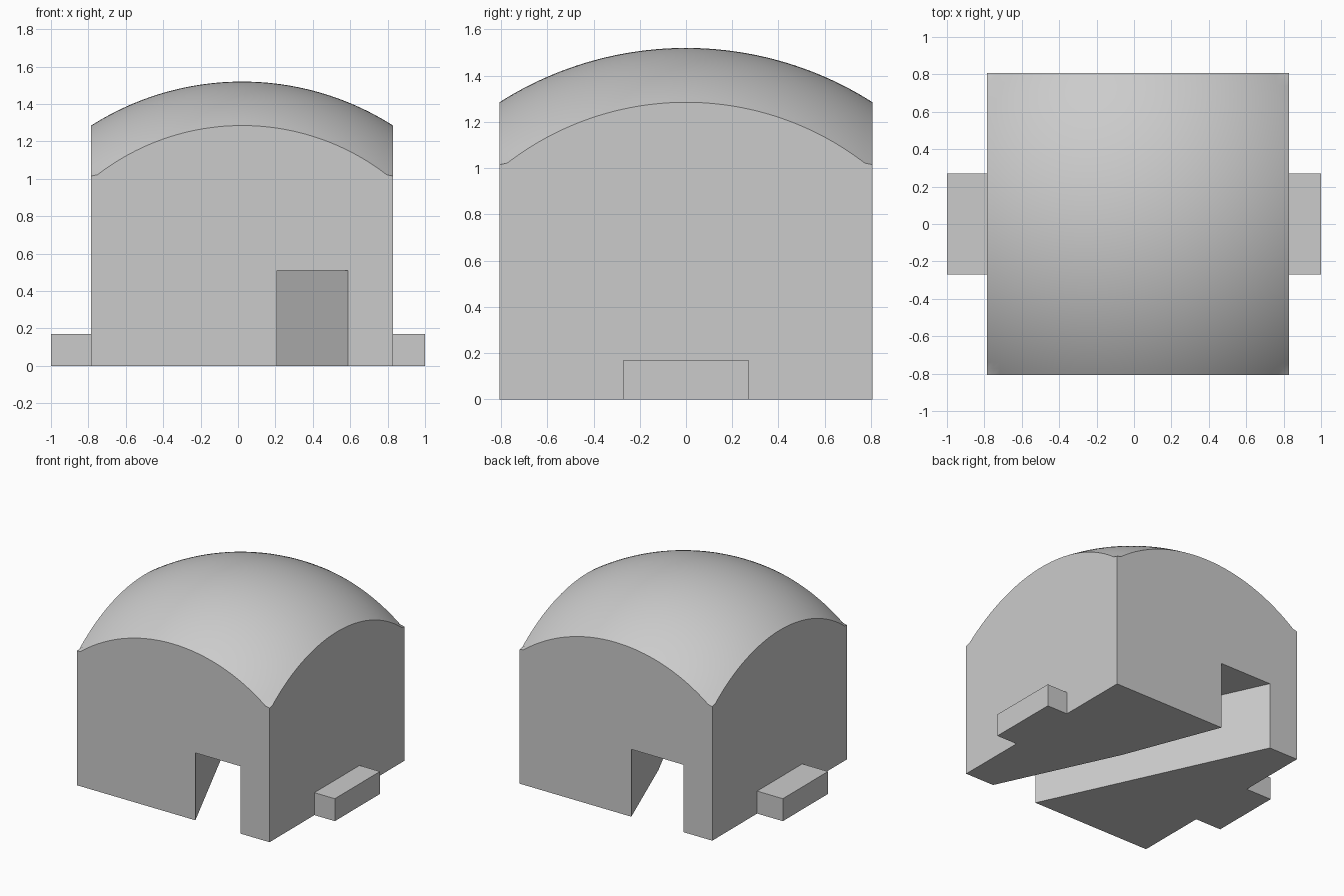
import bpy
import bmesh
from math import sqrt
from mathutils import Vector

if "Cube" in bpy.data.objects:
    bpy.data.objects.remove(bpy.data.objects["Cube"])

grey = bpy.data.materials.new("light grey")
grey.use_nodes = True
colour = (0.6, 0.6, 0.6, 1)
grey.diffuse_color = colour
grey.node_tree.nodes["Principled BSDF"].inputs["Base Color"].default_value = colour


def add_object(name, bm):
    bmesh.ops.recalc_face_normals(bm, faces=bm.faces)
    mesh = bpy.data.meshes.new(name)
    bm.to_mesh(mesh)
    bm.free()
    mesh.materials.append(grey)
    obj = bpy.data.objects.new(name, mesh)
    bpy.context.collection.objects.link(obj)
    return obj


def prism(name, outline, bottom, top):
    bm = bmesh.new()
    face = bm.faces.new([bm.verts.new((x, y, bottom)) for x, y in outline])
    grown = bmesh.ops.extrude_face_region(bm, geom=[face], use_keep_orig=True)
    verts = [v for v in grown["geom"] if isinstance(v, bmesh.types.BMVert)]
    bmesh.ops.translate(bm, verts=verts, vec=Vector((0, 0, top - bottom)))
    return add_object(name, bm)


# Square body with a spherical roof and level corner tips
MID_X, HALF, TIP = 0.022, 0.807, 1.015
RADIUS, CENTRE_Z = 1.503, 0.017
bm = bmesh.new()
bmesh.ops.create_grid(bm, x_segments=48, y_segments=48, size=HALF)
for v in bm.verts:
    dome = CENTRE_Z + sqrt(RADIUS ** 2 - v.co.x ** 2 - v.co.y ** 2)
    v.co.z = max(TIP, dome)
    v.co.x += MID_X
for f in bm.faces:
    f.smooth = True

# Flat walls and underside
rim = [e for e in bm.edges if e.is_boundary]
skirt = bmesh.ops.extrude_edge_only(bm, edges=rim)["geom"]
for item in skirt:
    if isinstance(item, bmesh.types.BMVert):
        item.co.z = 0
    elif isinstance(item, bmesh.types.BMFace):
        item.smooth = False
base = [e for e in bm.edges if e.is_boundary]
for f in bmesh.ops.contextual_create(bm, geom=base)["faces"]:
    f.smooth = False
body = add_object("domed_body", bm)

# Slanted passage, one wall slightly bent, open front to back
path = [(0.256, -0.91), (0.636, -0.91), (0.175, 0.08), (-0.147, 0.91), (-0.59, 0.91)]
cutter = prism("passage_cutter", path, -0.2, 0.51)
cutter.hide_render = True
cut = body.modifiers.new("passage", "BOOLEAN")
cut.operation = "DIFFERENCE"
cut.solver = "EXACT"
cut.object = cutter
bpy.context.view_layer.objects.active = body
bpy.ops.object.modifier_apply(modifier=cut.name)
bpy.data.objects.remove(cutter)

# Low blocks at both sides, slightly sunk into the walls
for name, x1, x2 in (("right_block", -1, -0.775), ("left_block", 0.82, 1)):
    prism(name, [(x1, -0.27), (x2, -0.27), (x2, 0.27), (x1, 0.27)], 0, 0.17)
